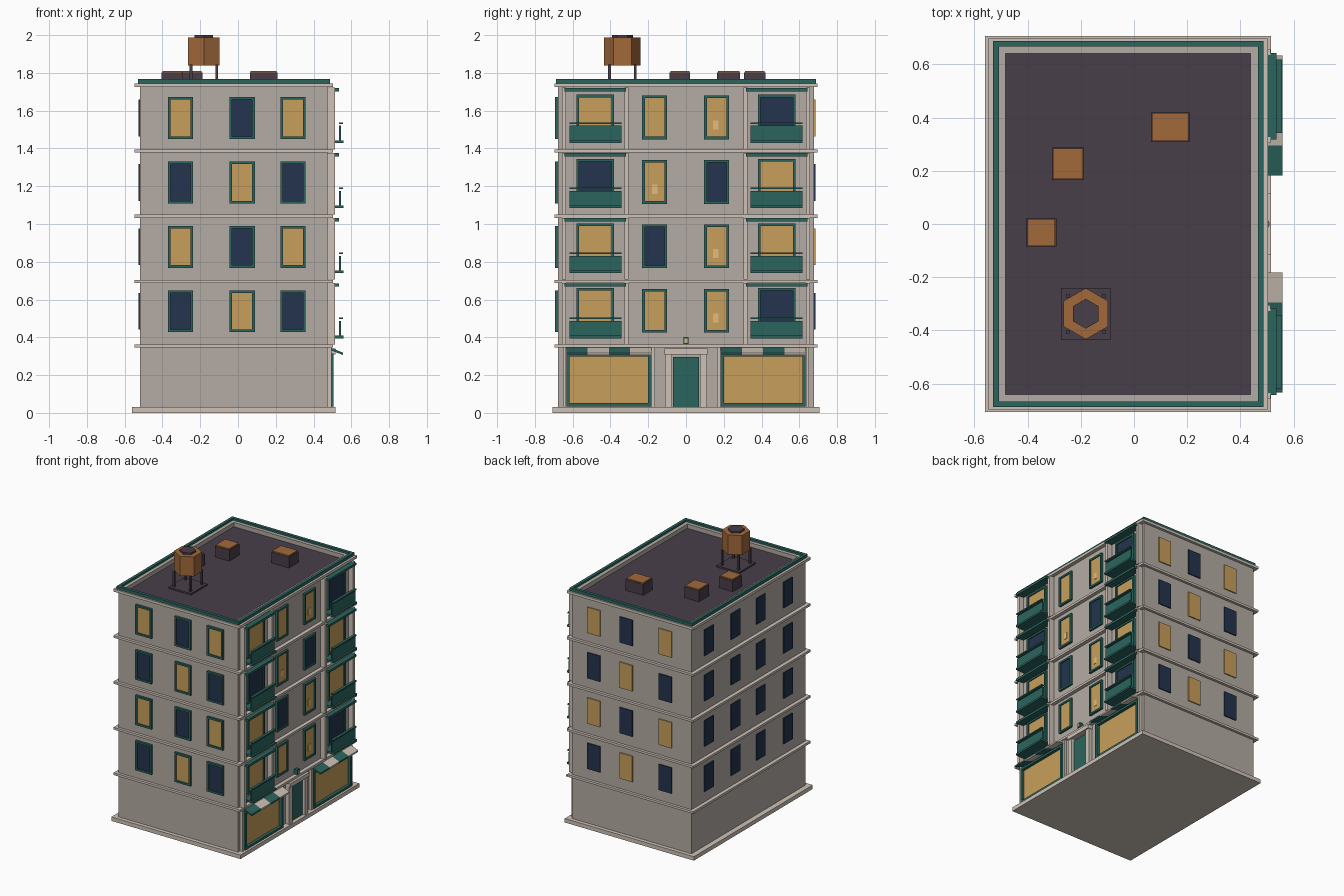
import bpy, bmesh, math
from mathutils import Matrix, Vector

if "Cube" in bpy.data.objects:
    bpy.data.objects.remove(bpy.data.objects["Cube"])


def mat(name, hexcol):
    m = bpy.data.materials.new(name)
    lin = [(int(hexcol[i:i + 2], 16) / 255) ** 2.2 for i in (0, 2, 4)]
    m.diffuse_color = (*lin, 1)
    m.use_nodes = True
    m.node_tree.nodes["Principled BSDF"].inputs["Base Color"].default_value = m.diffuse_color
    return m


WALL = mat("wall", "B3AAA3")
TRIM = mat("trim", "CDC1B6")
TEAL = mat("teal", "2F655F")
LIT = mat("lit_glass", "C79D5C")
GLOW = mat("lamp_glow", "E0BC7C")
DARK = mat("dark_glass", "28374F")
ROOF = mat("roof", "4A414A")
RUST = mat("rust", "A0693D")


def finish(name, bm, m):
    bmesh.ops.recalc_face_normals(bm, faces=bm.faces)
    me = bpy.data.meshes.new(name)
    bm.to_mesh(me)
    bm.free()
    me.materials.append(m)
    ob = bpy.data.objects.new(name, me)
    bpy.context.collection.objects.link(ob)
    return ob


def boxes(name, m, *specs):
    """One object made of boxes (x0, x1, y0, y1, z0, z1)."""
    bm = bmesh.new()
    for x0, x1, y0, y1, z0, z1 in specs:
        M = Matrix.Translation(((x0 + x1) / 2, (y0 + y1) / 2, (z0 + z1) / 2))
        M = M @ Matrix.Diagonal((abs(x1 - x0), abs(y1 - y0), abs(z1 - z0), 1))
        bmesh.ops.create_cube(bm, size=1, matrix=M)
    return finish(name, bm, m)


def ring(name, m, outer, inner, z0, z1):
    """Rectangular ring; outer and inner are (x0, x1, y0, y1)."""
    bm = bmesh.new()
    loops = []
    for (x0, x1, y0, y1), z in ((outer, z0), (outer, z1), (inner, z1), (inner, z0)):
        loops.append([bm.verts.new((x, y, z)) for x, y in ((x0, y0), (x1, y0), (x1, y1), (x0, y1))])
    for a in range(4):
        for i in range(4):
            p, q, j = loops[a], loops[(a + 1) % 4], (i + 1) % 4
            bm.faces.new((p[i], p[j], q[j], q[i]))
    return finish(name, bm, m)


X0, X1, Y = -0.52, 0.475, 0.677       # wall planes


def on_wall(side, u0, u1, z0, z1, d0, d1):
    """Box on a wall: u runs along it, d is the distance out of it."""
    if side == "right":
        return (X1 + d0, X1 + d1, u0, u1, z0, z1)
    if side == "left":
        return (X0 - d1, X0 - d0, u0, u1, z0, z1)
    if side == "front":
        return (u0, u1, -Y - d1, -Y - d0, z0, z1)
    return (u0, u1, Y + d0, Y + d1, z0, z1)


def window(name, side, u, z, w, h, lit, framed=True, t=0.014, out=0.016):
    a, b, c, d = u - w / 2, u + w / 2, z - h / 2, z + h / 2
    boxes(name + "_glass", LIT if lit else DARK,
          on_wall(side, a + t, b - t, c + t, d - t, -0.005, 0.008))
    if framed:
        boxes(name + "_frame", TEAL,
              on_wall(side, a, a + t, c, d, -0.005, out), on_wall(side, b - t, b, c, d, -0.005, out),
              on_wall(side, a + t, b - t, c, c + t, -0.005, out),
              on_wall(side, a + t, b - t, d - t, d, -0.005, out))


# main shell
boxes("plinth", TRIM, (-0.56, 0.515, -0.706, 0.706, 0, 0.03))
boxes("walls", WALL, (X0, X1, -Y, Y, 0.03, 1.70))
boxes("roof_deck", ROOF, (-0.49, 0.445, -0.65, 0.65, 1.70, 1.72))
band = (-0.548, 0.503, -0.697, 0.697)
hole = (-0.482, 0.437, -0.64, 0.64)
for i, z in enumerate((0.345, 0.687, 1.032, 1.378)):
    ring("floor_band_%d" % (i + 1), TRIM, band, (X0 + .01, X1 - .01, -Y + .01, Y - .01), z, z + 0.017)
ring("parapet", WALL, (X0, X1, -Y, Y), hole, 1.69, 1.752)
ring("cornice", TRIM, band, (X0 + .01, X1 - .01, -Y + .01, Y - .01), 1.725, 1.745)
ring("parapet_cap", TEAL, (-0.53, 0.487, -0.688, 0.688), (-0.508, 0.465, -0.666, 0.666), 1.745, 1.767)

# upper floors
mid_lit = ((1, 1), (0, 1), (1, 0), (1, 1))
bay_lit = ((1, 0), (1, 1), (0, 1), (1, 0))
glow_at = (0.157, 0.157, -0.166, 0.157)
for f in range(4):
    n = "floor%d_" % (f + 1)
    zc = 0.538 + 0.341 * f
    lo = 0.362 + 0.3445 * f           # top of the band below
    for k, x in enumerate((-0.304, 0.022, 0.291)):
        lit = (f + k) % 2 == 1
        window(n + "front_window_%d" % k, "front", x, zc, 0.134, 0.222, lit)
        window(n + "back_window_%d" % k, "back", x, zc, 0.134, 0.222, lit, False)
    for k, y in enumerate((0.475, 0.16, -0.14, -0.465)):
        window(n + "left_window_%d" % k, "left", y, zc, 0.134, 0.222, False, False)
    for k, y in enumerate((-0.166, 0.162)):
        window(n + "street_window_%d" % k, "right", y, zc + 0.003, 0.132, 0.232, mid_lit[f][k])
    g = glow_at[f]
    boxes(n + "window_glow", GLOW, on_wall("right", g - .014, g + .014, zc - .06, zc - .012, 0.005, 0.011))
    for k, y in enumerate((-0.48, 0.48)):
        b = n + "bay%d_" % k
        window(b + "window", "right", y, zc + 0.008, 0.2, 0.232, bay_lit[f][k])
        boxes(b + "pilasters", TRIM, *[on_wall("right", y + s * .165 - .011, y + s * .165 + .011,
                                               lo, lo + 0.326, 0, 0.038) for s in (-1, 1)])
        boxes(b + "lintel", TEAL, on_wall("right", y - .162, y + .162, lo + .307, lo + .324, 0, 0.06))
        boxes(b + "balcony_floor", TEAL, on_wall("right", y - .138, y + .138, lo + .033, lo + .047, 0, 0.083))
        boxes(b + "balcony_panel", TEAL, on_wall("right", y - .138, y + .138, lo + .047, lo + .125, 0.06, 0.07))
        boxes(b + "balcony_rail", TEAL, on_wall("right", y - .138, y + .138, lo + .134, lo + .143, 0.06, 0.08))

# shopfronts with striped awnings
for k, y in enumerate((-0.408, 0.408)):
    window("shopfront_%d" % k, "right", y, 0.175, 0.45, 0.28, True, True, 0.017, 0.03)
    boxes("shop_pilasters_%d" % k, TRIM, *[on_wall("right", y + s * .235 - .009, y + s * .235 + .009,
                                                   0.03, 0.345, 0, 0.02) for s in (-1, 1)])
    for i in range(4):
        a = y - 0.225 + 0.1125 * i
        bm = bmesh.new()
        prof = ((X1, 0.352), (0.557, 0.318), (0.557, 0.306), (X1, 0.338))
        ends = [[bm.verts.new((px, yy, pz)) for px, pz in prof] for yy in (a, a + 0.1125)]
        bm.faces.new(ends[0])
        bm.faces.new(ends[1])
        for j in range(4):
            q = (j + 1) % 4
            bm.faces.new((ends[0][j], ends[0][q], ends[1][q], ends[1][j]))
        finish("awning_%d_stripe_%d" % (k, i), bm, TRIM if i % 2 else TEAL)

# entrance
boxes("door", TEAL, on_wall("right", -.07, .07, 0.03, 0.295, 0, 0.012))
boxes("door_surround", TRIM, on_wall("right", -.112, -.074, 0.03, 0.31, 0, 0.03),
      on_wall("right", .074, .112, 0.03, 0.31, 0, 0.03),
      on_wall("right", -.115, .115, 0.31, 0.34, 0, 0.04))
boxes("lamp_body", TEAL, on_wall("right", -.014, .014, 0.365, 0.402, 0, 0.03))
boxes("lamp_light", GLOW, on_wall("right", -.008, .008, 0.371, 0.394, 0.02, 0.034))

# rooftop vent boxes
for i, (a, b, c, d) in enumerate(((-.308, -.188, .165, .287), (-.404, -.292, -.087, .022),
                                  (.063, .208, .308, .42))):
    boxes("vent_box_%d" % i, ROOF, (a, b, c, d, 1.715, 1.802))
    boxes("vent_lid_%d" % i, RUST, (a + .004, b - .004, c + .004, d - .004, 1.8, 1.811))

# water tank on legs
TX, TY = -0.181, -0.337
boxes("tank_base", ROOF, (TX - .094, TX + .094, TY - .096, TY + .096, 1.715, 1.732))
boxes("tank_legs", ROOF, *[(TX + sx * .068 - .007, TX + sx * .068 + .007, TY + sy * .068 - .007,
                            TY + sy * .068 + .007, 1.73, 1.845) for sx in (-1, 1) for sy in (-1, 1)])
for name, r, z0, z1, m in (("tank", 0.096, 1.84, 1.987, RUST), ("tank_lid", 0.056, 1.985, 2.0, ROOF)):
    bm = bmesh.new()
    M = Matrix.Translation((TX, TY, (z0 + z1) / 2)) @ Matrix.Rotation(math.pi / 6, 4, "Z")
    bmesh.ops.create_cone(bm, cap_ends=True, segments=6, radius1=r, radius2=r, depth=z1 - z0, matrix=M)
    # keep a hexagon corner pointing along y
    if max(v.co.y for v in bm.verts) - TY < r * 0.95:
        bmesh.ops.rotate(bm, verts=bm.verts, cent=Vector((TX, TY, 0)), matrix=Matrix.Rotation(math.pi / 6, 3, "Z"))
    finish(name, bm, m)
